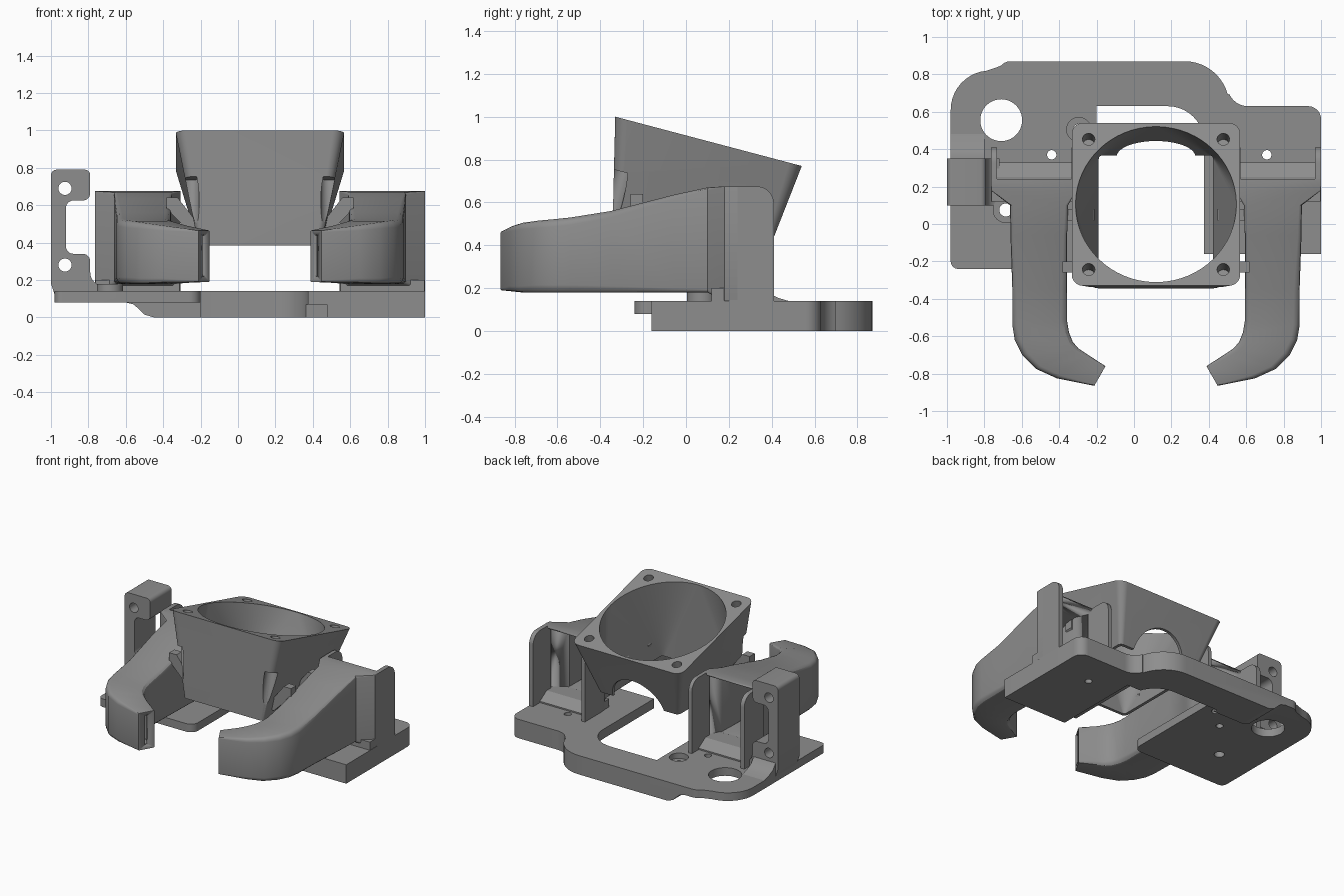
import bpy, bmesh, math
from mathutils import Matrix, Vector

if "Cube" in bpy.data.objects:
    bpy.data.objects.remove(bpy.data.objects["Cube"])

C = 0.1175                      # mirror axis of fan shroud and ducts
grey = bpy.data.materials.new("plastic grey")
grey.diffuse_color = (0.27, 0.27, 0.27, 1)
grey.use_nodes = True
grey.node_tree.nodes["Principled BSDF"].inputs["Base Color"].default_value = grey.diffuse_color


def make(name, verts, faces, smooth=True):
    me = bpy.data.meshes.new(name)
    me.from_pydata([tuple(v) for v in verts], [], faces)
    bm = bmesh.new()
    bm.from_mesh(me)
    bmesh.ops.recalc_face_normals(bm, faces=bm.faces)
    bm.to_mesh(me)
    bm.free()
    me.materials.append(grey)
    ob = bpy.data.objects.new(name, me)
    bpy.context.collection.objects.link(ob)
    if smooth:
        smooth_it(ob)
    return ob


def activate(ob):
    bpy.ops.object.select_all(action='DESELECT')
    ob.select_set(True)
    bpy.context.view_layer.objects.active = ob


def smooth_it(ob):
    activate(ob)
    bpy.ops.object.shade_smooth_by_angle(angle=math.radians(30))


def arc(cx, cy, r, a0, a1, n=10):
    return [(cx + r * math.cos(math.radians(a0 + (a1 - a0) * i / n)),
             cy + r * math.sin(math.radians(a0 + (a1 - a0) * i / n))) for i in range(n + 1)]


def prism(name, pts, axis, lo, hi):
    """Extrude a 2D outline along x, y or z."""
    put = {'x': lambda a, b, t: (t, a, b), 'y': lambda a, b, t: (a, t, b),
           'z': lambda a, b, t: (a, b, t)}[axis]
    n = len(pts)
    v = [put(a, b, t) for t in (lo, hi) for a, b in pts]
    f = [(i, (i + 1) % n, n + (i + 1) % n, n + i) for i in range(n)]
    return make(name, v, f + [tuple(range(n)), tuple(range(n, 2 * n))])


def box(name, x0, x1, y0, y1, z0, z1):
    return prism(name, [(x0, y0), (x1, y0), (x1, y1), (x0, y1)], 'z', z0, z1)


def disc(name, x, y, r, z0, z1):
    return prism(name, arc(x, y, r, 0, 351, 39), 'z', z0, z1)


def cut(ob, cutters):
    for c in cutters:
        c.hide_render = True
        m = ob.modifiers.new("cut", 'BOOLEAN')
        m.operation, m.object, m.solver = 'DIFFERENCE', c, 'EXACT'
        activate(ob)
        bpy.ops.object.modifier_apply(modifier=m.name)
        bpy.data.objects.remove(c)
    smooth_it(ob)


def loft(name, rings, closed):
    n, m = len(rings[0]), len(rings)
    f = [(k * n + i, k * n + (i + 1) % n, (k + 1) % m * n + (i + 1) % n, (k + 1) % m * n + i)
         for k in range(m if closed else m - 1) for i in range(n)]
    return make(name, [p for r in rings for p in r], f)


# Base plate: thin on the left, thick beam behind and thick foot on the right
outline = (arc(-.94, -.2, .04, 180, 270) + arc(-.26, -.18, .06, 270, 360) + [(-.2, .63)]
           + arc(.18, .435, .195, 90, 0) + [(.375, -.16), (1, -.16)]
           + arc(.93, .56, .07, 0, 90) + arc(.61, .74, .11, 270, 203)
           + arc(.27, .63, .24, 15, 90) + arc(-.66, .80, .07, 90, 140, 4)
           + arc(-.77, .61, .21, 95, 180))
plate = prism("base_plate", outline, 'z', 0, .14)
step = [(-1.1, -.1), (-.45, -.1), (-.45, 0), (-.50, .015), (-.53, .045), (-.56, .07), (-.6, .08), (-1.1, .08)]
cut(plate, [prism("c", step, 'y', -.5, 1),
            box("c", -.7, -.15, -.5, .6, -.1, .08),
            box("c", .3, .475, -.3, .5, -.1, .07),
            disc("c", -.71, .555, .112, -.1, .3),
            disc("c", -.295, .505, .065, .10, .3),
            disc("c", -.295, .505, .03, -.1, .3),
            disc("c", -.44, .37, .025, -.1, .3),
            disc("c", .71, .37, .025, -.1, .3),
            disc("c", -.685, .075, .035, -.1, .3)])

# Ring boss on the plate
boss = disc("screw_boss", -.685, .075, .07, .13, .18)
cut(boss, [disc("c", -.685, .075, .035, 0, .3)])

# C-shaped bracket at the left with two holes
c_shape = ([(-1, .18), (-.98, .12), (-.72, .12), (-.72, .17)] + arc(-.72, .24, .07, 270, 180, 6)
           + arc(-.83, .30, .04, 0, 90, 6) + arc(-.88, .38, .04, 270, 180, 6)
           + arc(-.88, .585, .04, 180, 90, 6) + arc(-.83, .665, .04, -90, 0, 6)
           + arc(-.82, .76, .03, 0, 90, 6) + arc(-.97, .76, .03, 90, 180, 6))
bracket = prism("side_bracket", c_shape, 'y', .10, .35)
cut(bracket, [prism("c", arc(-.925, z, .035, 0, 351, 39), 'y', 0, .5) for z in (.69, .28)])
prism("bracket_fillet", [(.34, .13), (.48, .13), (.48, .14), (.43, .155), (.38, .18), (.35, .22), (.34, .22)],
      'x', -.98, -.8)


# Air ducts with pockets, one per side
def duct_ring(side, iu, iy, ou, oy, zt, zb, r):
    a, b = Vector((iu, iy)), Vector((ou, oy))
    length = (b - a).length
    d = (b - a) / length
    ring = []
    for s, z, a0 in ((length - r, zt - r, 0), (r, zt - r, 90), (r, zb + r, 180), (length - r, zb + r, 270)):
        for p, q in arc(s, z, r, a0, a0 + 90, 3):
            w = a + d * p
            ring.append((C + side * w.x, w.y, q))
    return ring


sections = [(.425, .24, .8825, .24, .675, .14, .004),
            (.425, .18, .8825, .18, .675, .14, .004),
            (.47, .10, .78, .10, .67, .18, .015),
            (.475, -.06, .778, -.06, .635, .18, .02),
            (.475, -.35, .768, -.35, .56, .18, .03),
            (.475, -.52, .768, -.54, .53, .18, .035),
            (.465, -.58, .755, -.62, .522, .18, .035),
            (.445, -.63, .715, -.70, .515, .18, .035),
            (.415, -.665, .64, -.775, .505, .18, .03),
            (.37, -.695, .53, -.825, .49, .185, .025),
            (.27, -.76, .33, -.865, .465, .19, .008),
            (.294, -.803, .306, -.823, .44, .22, .004)]
wall = [(.2, .13), (.41, .13)] + arc(.33, .595, .08, 0, 90, 8) + [(.2, .675)]
for side, label in ((-1, "left"), (1, "right")):
    duct = loft(label + "_duct", [duct_ring(side, *s) for s in sections], False)
    sol = duct.modifiers.new("shell", 'SOLIDIFY')
    sol.thickness, sol.offset = .02, -1
    for part, u0, u1 in (("inner", .425, .452), ("outer", .85, .8825)):
        prism(f"{label}_{part}_pocket_wall", wall, 'x', *sorted((C + side * u0, C + side * u1)))
    xs = sorted((C + side * .43, C + side * .88))
    prism(label + "_pocket_sill", [(.12, .13), (.33, .13), (.33, .15), (.25, .2), (.12, .2)], 'x', *xs)
    # Struts joining duct and shroud
    for y in (.02, -.26):
        bar = [(C + side * u, z) for u, z in ((.33, .44), (.36, .44), (.50, .58), (.50, .64), (.44, .64), (.33, .50))]
        prism(label + "_strut", bar, 'y', y, y + .06)

# Tilted fan shroud: rounded square outside, round bore running to a rectangle
TILT = Matrix.Translation((C, .105, .885)) @ Matrix.Rotation(math.radians(-14.8), 4, 'X')
N = 16


def round_rect(hx, hy, r):
    return [p for sx, sy, a in ((1, 1, 0), (-1, 1, 90), (-1, -1, 180), (1, -1, 270))
            for p in arc(sx * (hx - r), sy * (hy - r), r, a, a + 90, N)]


bore = [p for a in (0, 90, 180, 270) for p in arc(0, 0, .43, a + 1.5, a + 88.5, N)]
shroud = loft("fan_shroud", [
    [(C + x, .022 + y, .385) for x, y in round_rect(.328, .367, .03)],
    [TILT @ Vector((x, y, 0)) for x, y in round_rect(.45, .45, .06)],
    [TILT @ Vector((x, y, 0)) for x, y in bore],
    [(C + x, .022 + y, .385) for x, y in round_rect(.306, .345, .02)]], True)
cutters = [prism("c", arc(C, .37, .21, 0, 351, 39), 'y', .2, .8)]
for sx in (-1, 1):
    for sy in (-1, 1):
        h = disc("c", sx * .36, sy * .36, .033, -.13, .1)
        h.data.transform(TILT)
        cutters.append(h)
    # Screw clearance scoops at the front corners
    h = disc("c", sx * .37, -.36, .045, -.5, -.24)
    h.data.transform(TILT)
    cutters.append(h)
cut(shroud, cutters)
